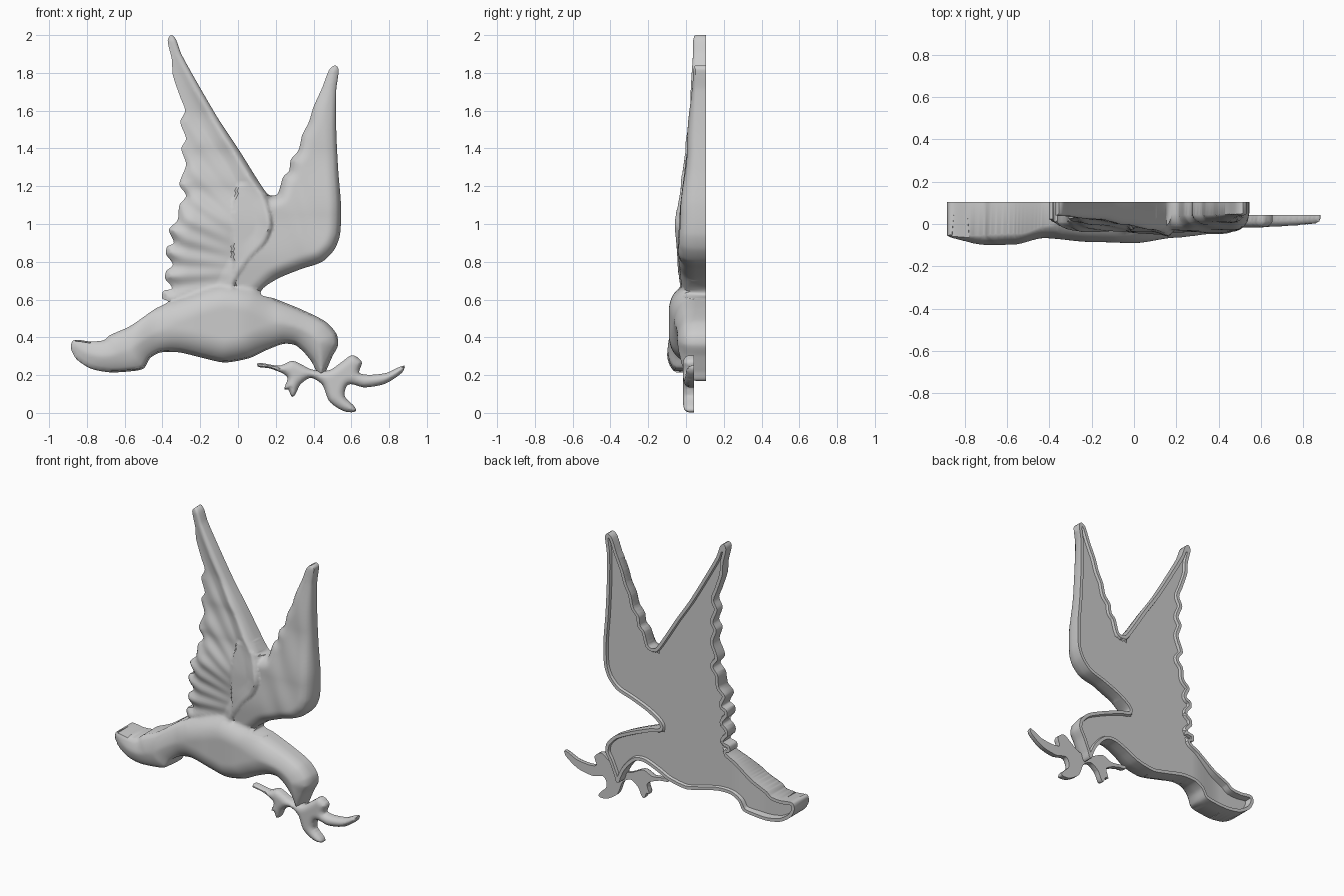
import bpy, bmesh, math
from mathutils import Vector, kdtree
from mathutils.geometry import delaunay_2d_cdt

if "Cube" in bpy.data.objects:
    bpy.data.objects.remove(bpy.data.objects["Cube"])

BACK = 0.105

# Outline pieces in (x, z), clockwise round the bird
lead = [(-.355, 2), (-.33, 1.98), (-.3, 1.9), (-.2, 1.72), (-.1, 1.55), (0, 1.4), (.1, 1.24), (.155, 1.16)]
far = [(.18, 1.15), (.21, 1.16), (.24, 1.25), (.27, 1.28), (.28, 1.34), (.32, 1.39), (.34, 1.47),
       (.375, 1.54), (.4, 1.62), (.445, 1.72), (.485, 1.82), (.515, 1.84), (.533, 1.82), (.52, 1.71),
       (.52, 1.5), (.53, 1.29), (.545, 1.1), (.54, .945), (.51, .865), (.445, .8), (.33, .76),
       (.2, .705), (.12, .635)]
body = [(.195, .605), (.33, .55), (.46, .485), (.52, .42), (.53, .36), (.5, .3), (.465, .22),
        (.44, .17), (.415, .22), (.39, .27), (.345, .325), (.3, .36), (.24, .365), (.145, .33),
        (.06, .29), (-.07, .267), (-.175, .288), (-.31, .32), (-.41, .32), (-.465, .29),
        (-.5, .235), (-.57, .22), (-.68, .215), (-.78, .235), (-.855, .285), (-.885, .345),
        (-.87, .385), (-.78, .378), (-.71, .385), (-.68, .41), (-.57, .46), (-.44, .55), (-.37, .59)]
trail = [(-.4, .605), (-.395, .645), (-.35, .66), (-.385, .71), (-.38, .75), (-.345, .785),
         (-.38, .84), (-.375, .88), (-.34, .9), (-.365, .97), (-.32, 1.02), (-.31, 1.1), (-.275, 1.15),
         (-.31, 1.21), (-.275, 1.315), (-.3, 1.4), (-.275, 1.45), (-.305, 1.54), (-.28, 1.6),
         (-.305, 1.67), (-.345, 1.79), (-.35, 1.87), (-.372, 1.97)]
inner = [(.19, 1.05), (.195, .98), (.16, .89), (.075, .8), (.01, .705), (-.01, .65)]
twig = [(.105, .265), (.22, .25), (.29, .275), (.39, .23), (.48, .225), (.55, .27), (.605, .305),
        (.655, .27), (.645, .21), (.78, .21), (.88, .25), (.87, .215), (.78, .155), (.67, .135),
        (.585, .15), (.565, .09), (.625, .014), (.565, .008), (.485, .06), (.445, .15), (.385, .185),
        (.33, .15), (.29, .085), (.265, .125), (.245, .125), (.26, .19), (.17, .235), (.105, .245)]


def spline(pts, closed=True, step=0.01):
    p = [Vector(q) for q in pts]
    n, out = len(p), []
    for i in range(n if closed else n - 1):
        if closed:
            a, b, c, d = p[i - 1], p[i], p[(i + 1) % n], p[(i + 2) % n]
        else:
            a, b, c, d = p[max(i - 1, 0)], p[i], p[i + 1], p[min(i + 2, n - 1)]
        m = max(2, int((c - b).length / step))
        k = (c - b).length
        t0 = (c - a).normalized() * k * .8
        t1 = (d - b).normalized() * k * .8
        for j in range(m):
            t = j / m
            out.append(b * (2*t**3 - 3*t*t + 1) + t0 * (t**3 - 2*t*t + t)
                       + c * (3*t*t - 2*t**3) + t1 * (t**3 - t*t))
    return out


def distance_to(pts):
    kd = kdtree.KDTree(len(pts))
    for i, q in enumerate(pts):
        kd.insert((q.x, q.y, 0), i)
    kd.balance()
    return lambda x, z: kd.find((x, z, 0))[2]


def inside(poly, x, z):
    r, j = False, poly[-1]
    for q in poly:
        if (q.y > z) != (j.y > z) and x < (j.x - q.x) * (z - q.y) / (j.y - q.y) + q.x:
            r = not r
        j = q
    return r


def table(t, v):
    for (a, p), (b, q) in zip(t, t[1:]):
        if v <= b:
            f = max(0, (v - a) / (b - a))
            f = f * f * (3 - 2 * f)
            return p + (q - p) * f
    return t[-1][1]


def dome(v):
    v = min(max(v, 0), 1)
    return math.sqrt(1 - (1 - v) ** 2)


def smin(a, b, k=.012):
    h = max(k - abs(a - b), 0) / k
    return min(a, b) - h * h * k / 4


# Solid relief: triangulated outline, sculpted front, separate back, joined by a wall
def relief(name, outline, front, back, rings, step, extra=()):
    dist = distance_to(spline([tuple(q) for q in outline], step=.003))
    pts, n = list(outline), len(outline)

    def add(q, d):
        if dist(q.x, q.y) >= d * .93 and inside(outline, q.x, q.y):
            pts.append(q)

    for i in range(n):
        t = (outline[(i + 1) % n] - outline[i - 1]).normalized()
        for r in rings:
            for s in (-1, 1):
                add(outline[i] + Vector((-t.y, t.x)) * r * s, r)
    for q in extra:
        add(q, .008)
    for j in range(int(2 / step)):
        for i in range(int(1.8 / step)):
            add(Vector((-.9 + (i + j % 2 * .5) * step, j * step)), rings[-1] + step * .4)
    vs, _, fs, *_ = delaunay_2d_cdt(pts, [(i, (i + 1) % n) for i in range(n)], [], 1, 1e-5)
    bm = bmesh.new()
    ds = [dist(v.x, v.y) for v in vs]
    F = [bm.verts.new((v.x, front(v.x, v.y), v.y)) for v in vs]
    B = [bm.verts.new((v.x, back(v.x, d), v.y)) for v, d in zip(vs, ds)]
    used = {}
    for f in fs:
        bm.faces.new([F[i] for i in f])
        bm.faces.new([B[i] for i in reversed(f)])
        for a, b in zip(f, list(f[1:]) + [f[0]]):
            used[(a, b)] = 1
    for a, b in used:
        if (b, a) not in used:
            bm.faces.new((F[b], F[a], B[a], B[b]))
    bmesh.ops.delete(bm, geom=[v for v in bm.verts if not v.link_faces], context='VERTS')
    bmesh.ops.recalc_face_normals(bm, faces=bm.faces)
    me = bpy.data.meshes.new(name)
    bm.to_mesh(me)
    bm.free()
    ob = bpy.data.objects.new(name, me)
    bpy.context.collection.objects.link(ob)
    bpy.ops.object.select_all(action='DESELECT')
    ob.select_set(True)
    bpy.context.view_layer.objects.active = ob
    bpy.ops.object.shade_smooth_by_angle(angle=math.radians(45))


# Regions that shape the front
near_poly = spline(lead + inner + [(-.1, .6), (-.37, .59)] + trail)
far_poly = spline(far + [(0, .62), (0, 1.2)])
body_poly = spline([(-.1, .68), (.08, .66)] + body)
d_lead = distance_to(spline(lead + inner, False, .003))
d_trail = distance_to(spline(trail + lead[:1], False, .003))
d_far = distance_to(spline(far, False, .003))
d_body = distance_to(spline([(-.37, .59), (-.1, .68), (.08, .66)] + body, True, .003))

near_y = [(.6, -.03), (.8, -.045), (1, -.062), (1.2, -.03), (1.4, -.005), (1.6, .02), (2, .035)]
far_y = [(.6, -.02), (.85, -.04), (1.05, -.03), (1.4, .005), (1.84, .035)]
body_y = [(-.88, -.075), (-.7, -.104), (-.57, -.098), (-.42, -.068), (-.2, -.085), (0, -.09), (.2, -.065),
          (.4, -.05), (.53, -.045)]
body_edge = [(-.8, -.05), (-.55, -.04), (-.33, .03), (.5, .035)]


def bird_front(x, z):
    y = .05
    if inside(far_poly, x, z):
        d = d_far(x, z)
        feather = .005 * math.sin(26 * (x + .6 * z)) * max(0, 1 - abs(x - .33) / .15)
        y = smin(y, .05 + (table(far_y, z) + feather - .05) * dome(d / .07))
    if inside(body_poly, x, z):
        e = table(body_edge, x)
        y = smin(y, e + (table(body_y, x) - e) * dome(d_body(x, z) / .13), .03)
    if inside(near_poly, x, z):
        a, b = d_lead(x, z), d_trail(x, z)
        ang = math.atan2(z - .75, .3 - x)
        feather = .007 * math.sin(ang * 38) * max(0, 1 - b / .32) * min(1, b / .03)
        sunk = .028 * min(1, max(0, a - .03) / .07)
        crest = table(near_y, z) + sunk + feather
        y = smin(y, .05 + (crest - .05) * dome(a / .04) * dome((b + .012) / .1), .02)
    return y


# Shallow recess in the back, deeper inside the tail
def bird_back(x, d):
    return BACK if d < .024 else table([(-.65, .06), (-.4, .088), (.6, .088)], x)


step_pts = []
for i, q in enumerate(near_poly):
    t = (near_poly[(i + 1) % len(near_poly)] - near_poly[i - 1]).normalized()
    step_pts += [q + Vector((-t.y, t.x)) * s for s in (-.005, .005, -.016)]

relief("bird", spline(lead + far + body + trail), bird_front, bird_back,
       (.008, .021, .026), .014, step_pts)

# Leafy branch held in the beak
d_twig = distance_to(spline(twig, True, .003))
relief("leaf_branch", spline(twig),
       lambda x, z: .018 - .034 * dome(d_twig(x, z) / .04) + .012 * max(0, x - .6) / .28,
       lambda x, d: .043, (.007, .016), .012)
